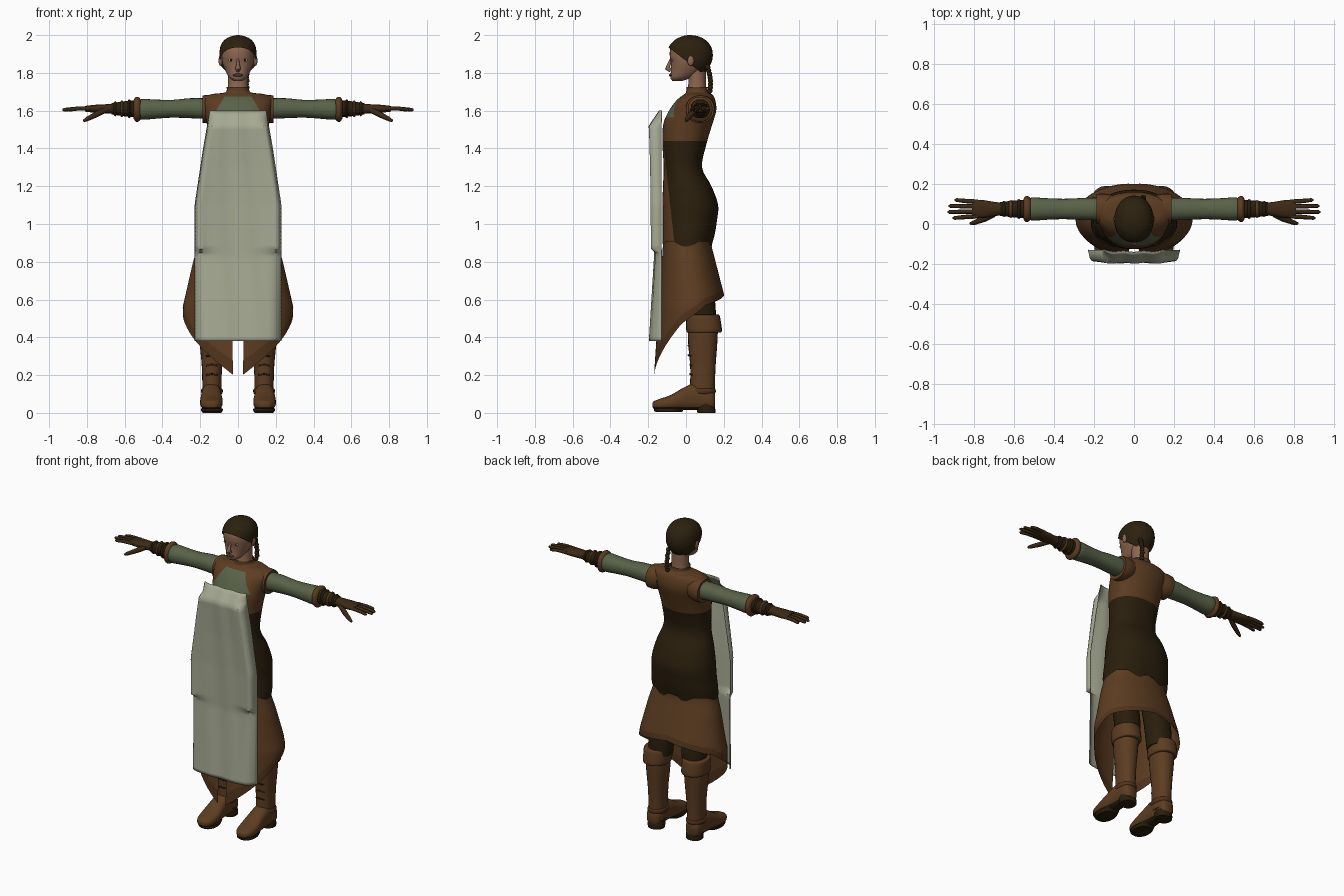
import bpy, bmesh, math
from mathutils import Vector

cube = bpy.data.objects.get("Cube")
if cube:
    bpy.data.objects.remove(cube)


def material(name, rgb):
    m = bpy.data.materials.new(name)
    m.use_nodes = True
    m.diffuse_color = (*rgb, 1)
    m.node_tree.nodes["Principled BSDF"].inputs["Base Color"].default_value = (*rgb, 1)
    return m


LINEN = material("linen", (0.38, 0.40, 0.29))
LEATHER = material("brown leather", (0.108, 0.046, 0.0155))
DARK = material("dark leather", (0.023, 0.013, 0.0038))
GREEN = material("green cloth", (0.1, 0.122, 0.065))
SKIN = material("skin", (0.27, 0.135, 0.08))
HAIR = material("hair", (0.025, 0.015, 0.0045))
GLOVE = material("glove leather", (0.045, 0.022, 0.0075))
HEM = material("hem brown", (0.08, 0.033, 0.011))
WHITE = material("eye white", (0.45, 0.42, 0.38))
LIPS = material("lips", (0.055, 0.04, 0.03))


def finish(ob, mirror=False, angle=50):
    bpy.ops.object.select_all(action="DESELECT")
    ob.select_set(True)
    bpy.context.view_layer.objects.active = ob
    bpy.ops.object.shade_smooth_by_angle(angle=math.radians(angle))
    if mirror:
        ob.modifiers.new("mirror", "MIRROR")
    return ob


def make(name, bm, mats, cuts=(), rule=None, mirror=False):
    """Turn a bmesh into an object; cut along planes, then colour faces by rule."""
    for co, no, clear in cuts:
        bmesh.ops.bisect_plane(bm, geom=bm.verts[:] + bm.edges[:] + bm.faces[:],
                               plane_co=co, plane_no=no, clear_inner=clear)
    bmesh.ops.recalc_face_normals(bm, faces=bm.faces[:])
    if rule:
        for f in bm.faces:
            f.material_index = rule(f.calc_center_median())
    me = bpy.data.meshes.new(name)
    bm.to_mesh(me)
    bm.free()
    for m in mats:
        me.materials.append(m)
    ob = bpy.data.objects.new(name, me)
    bpy.context.collection.objects.link(ob)
    return finish(ob, mirror)


def grid(func, nu, nv, closed=False, caps=False):
    """Surface from func(u, v) with u around and v along."""
    bm = bmesh.new()
    cols = nu if closed else nu + 1
    rows = [[bm.verts.new(func(i / nu, j / nv)) for i in range(cols)] for j in range(nv + 1)]
    for a, b in zip(rows, rows[1:]):
        for i in range(nu):
            k = (i + 1) % cols
            bm.faces.new((a[i], a[k], b[k], b[i]))
    if caps:
        bm.faces.new(rows[0])
        bm.faces.new(rows[-1])
    return bm


def oval(a, p):
    c, s = math.cos(a), math.sin(a)
    return (math.copysign(abs(c) ** (2 / p), c), math.copysign(abs(s) ** (2 / p), s))


def loft(rows, axis="z", p=2.2, n=32, steps=4, caps=True):
    """Smooth skin over rows of (position, u centre, u half, v centre, v half)."""
    rows = [Vector(r) for r in rows]
    last = len(rows) - 1

    def point(u, v):
        i = min(int(v * last + 1e-6), last - 1)
        t = v * last - i
        b, c = rows[i], rows[i + 1]
        a, d = rows[max(i - 1, 0)], rows[min(i + 2, last)]
        r = b + (c - a) * (t / 2) + (a * 2 - b * 5 + c * 4 - d) * (t * t / 2) \
            + (b * 3 - a - c * 3 + d) * (t ** 3 / 2)
        x, y = oval(u * math.tau, p)
        q, w = r[1] + r[2] * x, r[3] + r[4] * y
        return {"z": (q, w, r[0]), "x": (r[0], q, w), "y": (q, r[0], w)}[axis]

    return grid(point, n, last * steps, True, caps)


def upright(rows, cx=0):
    """Rows of (z, front y, back y, half width) to loft rows."""
    return [(z, cx, w, (f + b) / 2, (b - f) / 2) for z, f, b, w in rows]


def lerp(table, x):
    for (x0, y0), (x1, y1) in zip(table, table[1:]):
        if x <= x1:
            return y0 + (y1 - y0) * max(0, (x - x0) / (x1 - x0))
    return table[-1][1]


def tube(name, points, mat, depth, mirror=False):
    """Round tapered tube through (x, y, z, radius factor) points."""
    cu = bpy.data.curves.new(name, "CURVE")
    cu.dimensions = "3D"
    cu.bevel_depth, cu.bevel_resolution, cu.use_fill_caps = depth, 2, True
    sp = cu.splines.new("POLY")
    sp.points.add(len(points) - 1)
    for q, (x, y, z, r) in zip(sp.points, points):
        q.co, q.radius = (x, y, z, 1), r
    cu.materials.append(mat)
    ob = bpy.data.objects.new(name, cu)
    bpy.context.collection.objects.link(ob)
    bpy.ops.object.select_all(action="DESELECT")
    ob.select_set(True)
    bpy.context.view_layer.objects.active = ob
    bpy.ops.object.convert(target="MESH")
    return finish(bpy.context.object, mirror)


def ball(name, co, size, mat, mirror=False):
    bm = bmesh.new()
    bmesh.ops.create_uvsphere(bm, u_segments=16, v_segments=10, radius=1)
    bmesh.ops.scale(bm, vec=size, verts=bm.verts)
    bmesh.ops.translate(bm, vec=co, verts=bm.verts)
    return make(name, bm, [mat], mirror=mirror)


# Torso: vest over green shirt, dark corset open at the front with a wavy hem
torso = [(0.9, -.125, .14, .216), (0.95, -.125, .153, .213), (1.02, -.125, .164, .205),
         (1.1, -.125, .17, .2), (1.2, -.122, .135, .18), (1.3, -.118, .085, .152),
         (1.43, -.125, .11, .155), (1.53, -.12, .14, .165), (1.6, -.09, .16, .178),
         (1.655, -.05, .155, .185), (1.685, -.012, .14, .15), (1.697, 0, .118, .068), (1.725, .002, .115, .06)]
SLOPE = Vector((0, 1, 0.11)).normalized()


def torso_colour(c):
    if c.z > 1.44:
        shirt = c.y < .02 and 1.565 < c.z < 1.676 and abs(c.x) < .07 + (1.676 - c.z) * .6
        return 2 if shirt else 0
    return 1 if (c - Vector((0, -.12, 1.43))).dot(SLOPE) > 0 else 0


bm = loft(upright(torso), n=48, caps=False)
for v in bm.verts:
    if v.co.z < .901:
        v.co.z += .02 * math.cos(6 * math.atan2(v.co.x, v.co.y))
make("vest_and_corset", bm, [LEATHER, DARK, GREEN],
     [((0, 0, 1.44), (0, 0, 1), False), ((0, 0, 1.676), (0, 0, 1), False), ((0, 0, 1.565), (0, 0, 1), False),
      ((0, -.12, 1.43), SLOPE, False), ((.07, 0, 1.676), (1, 0, .6), False),
      ((-.07, 0, 1.676), (-1, 0, .6), False)], torso_colour)

# Skirt: flared, pointed and split at the front, short at the back
HEMLINE = [(.08, .2), (.74, .345), (1.3, .47), (2.0, .57), (3.15, .63)]
FRONT = [(.2, -.17), (.5, -.15), (.8, -.128), (.97, -.118)]
BACK = [(.2, .205), (.62, .203), (.88, .136), (.97, .128)]
WIDTH = [(.2, .27), (.4, .285), (.56, .293), (.8, .238), (.88, .213), (.97, .195)]


def skirt(u, v):
    turn = .09 + (math.tau - .18) * u
    x, y = oval(turn - math.pi / 2, 2.1)
    z = .97 + (lerp(HEMLINE, min(turn, math.tau - turn)) - .97) * v
    f, b = lerp(FRONT, z), lerp(BACK, z)
    return (x * lerp(WIDTH, z), (f + b) / 2 + y * (b - f) / 2, z)


bm = grid(skirt, 64, 20)
bm.faces.ensure_lookup_table()
for f in bm.faces[-64 * 2:]:
    f.material_index = 1
make("skirt", bm, [LEATHER, HEM])

# Apron: stiff sheet with edges turned back; the upper half stands out at its sides
APRON_W = [(.38, .23), (1.1, .23), (1.4, .185), (1.6, .15)]
APRON_Y = [(.38, -.194), (.82, -.167), (1.1, -.172), (1.3, -.18), (1.52, -.195), (1.6, -.14)]


def apron(u, v):
    s, z = u * 2 - 1, .38 + 1.22 * v
    y = lerp(APRON_Y, z) + .003 * math.sin(s * 9 + z * 3) * (1 - s * s)
    upper = .85 < z < 1.53
    if upper:
        y += (-.198 - y) * abs(s) ** 3
    y += (-.13 - y) * abs(s) ** (24 if upper else 8)
    return (s * lerp(APRON_W, z), y, z)


ob = make("apron", grid(apron, 48, 60), [LINEN])
ob.modifiers.new("cloth", "SOLIDIFY").thickness = 0.005

# Head, neck and hair
make("neck", loft(upright([(1.68, .0, .11, .058), (1.74, .012, .105, .052),
                           (1.82, .01, .105, .055)])), [SKIN])
head = [(1.757, -.072, -.02, .022), (1.775, -.083, .03, .047), (1.81, -.08, .085, .066),
        (1.85, -.08, .115, .082), (1.89, -.086, .125, .087), (1.93, -.083, .122, .083),
        (1.955, -.064, .108, .07), (1.975, -.035, .085, .046), (1.985, 0, .05, .015)]
make("head", loft(upright(head)), [SKIN])
hair = [(1.80, -.08, .1, .072), (1.84, -.09, .128, .092), (1.88, -.098, .141, .098),
        (1.92, -.097, .139, .097), (1.95, -.083, .126, .089), (1.975, -.058, .102, .071),
        (1.99, -.03, .075, .046), (1.998, -.005, .045, .019), (2.0, .015, .025, .004)]
make("hair_cap", loft(upright(hair), p=2.05), [HAIR], [((0, -.095, 1.937), (0, 1, 1.3), True)])
for i in range(8):
    ball(f"braid_{i + 1}", (.047 - .003 * (i % 2), .115 + .015 * math.sin(i / 3), 1.83 - .018 * i),
         (.014, .014, .014), HAIR)
tube("nose", [(0, -.08, 1.872, .5), (0, -.092, 1.84, .9), (0, -.098, 1.824, 1.3), (0, -.08, 1.813, 1)],
     SKIN, .011)
ball("eye", (.037, -.0725, 1.868), (.015, .006, .007), WHITE, True)
ball("iris", (.037, -.0765, 1.868), (.006, .004, .006), HAIR, True)
ball("mouth", (0, -.08, 1.788), (.028, .01, .008), LIPS)
ball("ear", (.092, .025, 1.865), (.011, .018, .028), SKIN, True)

# Arms: shoulder cap, sleeve, cuff, bracer, glove
ARM_Y, ARM_Z = .075, 1.61


def arm(name, rows, mat):
    make(name, loft([(x, ARM_Y, ry, ARM_Z + dz, rz) for x, ry, dz, rz in rows], "x", n=24),
         [mat], mirror=True)


arm("shoulder_cap", [(.11, .07, .005, .064), (.15, .077, 0, .074), (.188, .075, -.002, .072)], LEATHER)
arm("sleeve", [(.14, .058, 0, .055), (.25, .055, .003, .053), (.35, .051, 0, .047),
               (.44, .054, -.002, .051), (.5, .058, -.003, .055), (.53, .052, -.003, .05)], GREEN)
arm("sleeve_cuff", [(.515, .05, -.003, .05), (.522, .06, -.003, .062), (.54, .065, -.003, .066),
                    (.552, .05, -.003, .05)], LEATHER)
arm("bracer", [(.54, .046, 0, .046), (.6, .042, 0, .04), (.67, .034, 0, .03)], DARK)
for i, x in enumerate((.575, .615, .65)):
    r = .05 - .005 * i
    arm(f"bracer_band_{i + 1}", [(x - .008, r - .006, 0, r - .006), (x, r, 0, r), (x + .008, r - .006, 0, r - .006)],
        LEATHER if i == 1 else DARK)
arm("palm", [(.65, .03, 0, .028), (.7, .036, 0, .024), (.76, .045, 0, .021), (.81, .044, 0, .015)], GLOVE)
for i, tip in enumerate((.905, .93, .925, .895)):
    y = ARM_Y + (i - 1.5) * .024
    tube(f"finger_{i + 1}", [(.78, y, 1.612, 1), (.85, y + (i - 1.5) * .003, 1.611, .95),
                             (tip - .008, y + (i - 1.5) * .006, 1.605, .8),
                             (tip, y + (i - 1.5) * .006, 1.604, .4)], GLOVE, .0115, True)
tube("thumb", [(.7, .05, 1.605, 1.2), (.75, .025, 1.58, 1.2), (.8, .006, 1.555, .9), (.818, .002, 1.545, .5)],
     GLOVE, .013, True)

# Legs: trousers, boot shaft, turned cuff, foot with sole and heel
LEG = .138


def leg(name, rows, mat, cx=LEG):
    make(name, loft(upright(rows, cx), n=24), [mat], mirror=True)


leg("trouser_leg", [(.48, .015, .16, .07), (.58, .005, .155, .077), (.68, -.01, .14, .078),
                    (.82, -.04, .11, .075)], DARK, .12)
leg("boot_shaft", [(.06, .02, .152, .052), (.15, .022, .153, .051), (.25, .022, .157, .054),
                   (.36, .012, .165, .064), (.46, .01, .17, .07)], LEATHER)
leg("boot_cuff", [(.425, .012, .172, .068), (.432, .002, .19, .078), (.48, .0, .185, .079),
                  (.515, .002, .178, .077), (.52, .012, .17, .066)], LEATHER)
leg("ankle_strap", [(.1, .02, .15, .052), (.108, .014, .157, .057), (.122, .014, .157, .057),
                    (.13, .022, .15, .052)], HEM)
foot = [(.153, .03, .065, .04), (.13, .047, .072, .057), (.05, .052, .085, .07), (-.01, .055, .075, .06),
        (-.08, .06, .055, .04), (-.14, .052, .045, .029), (-.17, .032, .042, .02), (-.178, .012, .042, .01)]
make("foot", loft([(y, LEG + .003, w, z, h) for y, w, z, h in foot], "y", p=2.6, n=24),
     [LEATHER, DARK], [((0, 0, .032), (0, 0, 1), False)], lambda c: 1 if c.z < .032 else 0, True)
leg("boot_heel", [(0, .06, .155, .05), (.02, .058, .155, .052), (.05, .055, .15, .05)], DARK)
leg("boot_sole", [(.004, -.16, -.02, .052), (.014, -.17, -.015, .058), (.024, -.165, .0, .056)], DARK)
for i in range(4):
    z, y = .2 + .05 * i, .029 - .009 * (i > 1)
    tube(f"boot_lace_{i + 1}", [(LEG - .03, y + .004, z, 1), (LEG, y - .007, z + .006, 1),
                                (LEG + .03, y + .004, z, 1)], DARK, .005, True)
